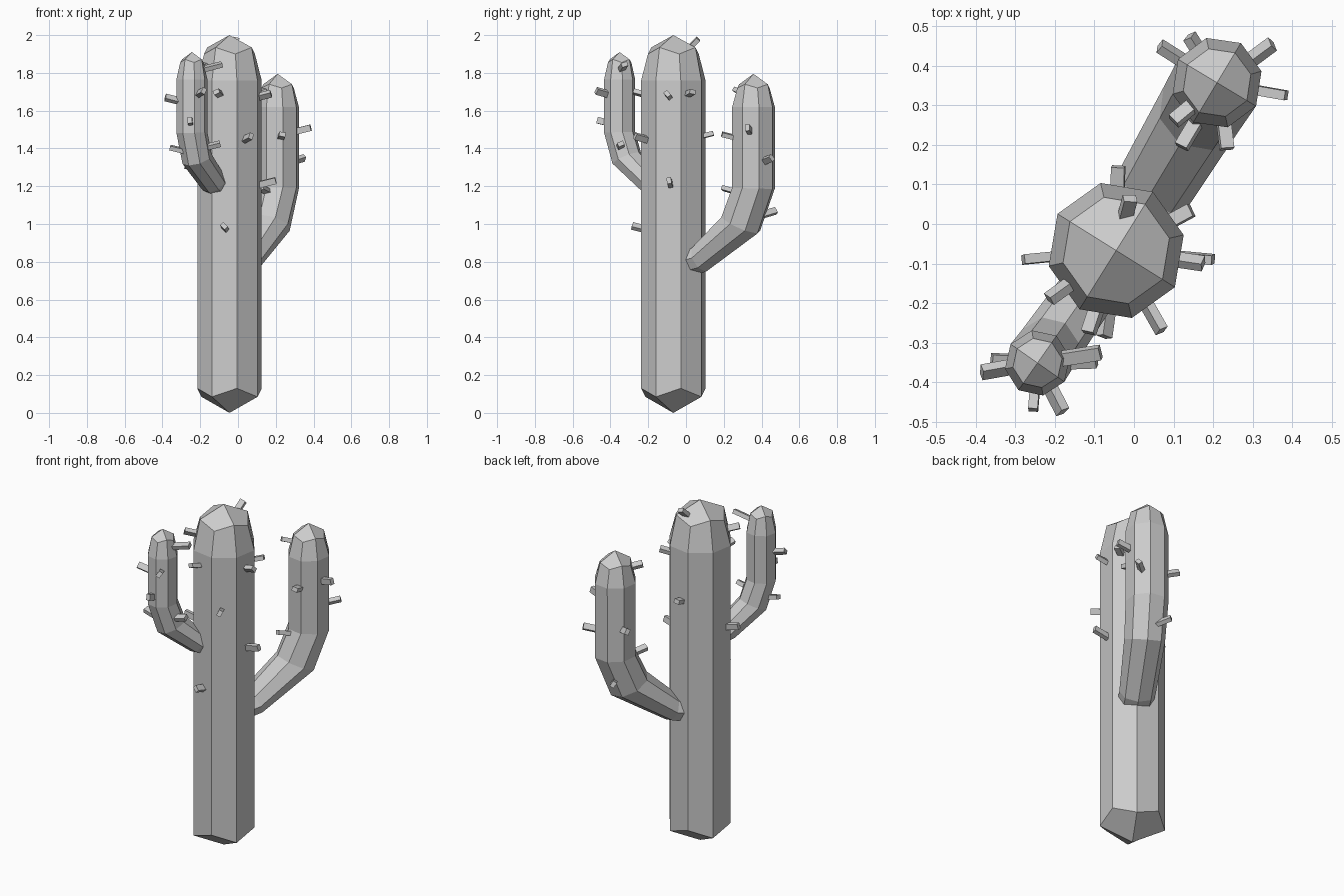
import bpy
from math import cos, sin, radians
from mathutils import Vector, Matrix

if "Cube" in bpy.data.objects:
    bpy.data.objects.remove(bpy.data.objects["Cube"])

BASE = Vector((-0.045, -0.067, 0))


def make_mesh(name, verts, faces):
    me = bpy.data.meshes.new(name)
    me.from_pydata(verts, [], faces)
    me.update()
    ob = bpy.data.objects.new(name, me)
    bpy.context.collection.objects.link(ob)
    return ob


def stem(name, heading, start, rings, tip):
    """Eight-sided stem through rings (distance, z, tilt, r_in, r_side, mid_lift),
    closed by four-quad caps at the start and tip points (distance, z)."""
    out = Vector((cos(radians(heading)), sin(radians(heading)), 0))
    side = Vector((-out.y, out.x, 0))
    up = Vector((0, 0, 1))
    verts, faces = [], []
    for d, z, tilt, r_in, r_side, lift in rings:
        a = radians(tilt)
        n = out * cos(a) + up * sin(a)
        t = up * cos(a) - out * sin(a)
        c = BASE + out * d + up * z
        for k in range(8):
            w = radians(45 * k)
            verts.append(c + n * r_in * cos(w) + side * r_side * sin(w)
                         + t * (lift if k % 2 == 0 else 0))
    for i in range(len(rings) - 1):
        for k in range(8):
            j = (k + 1) % 8
            faces.append((i * 8 + k, i * 8 + j, i * 8 + 8 + j, i * 8 + 8 + k))
    first, last = len(verts), len(verts) + 1
    verts += [BASE + out * p[0] + up * p[1] for p in (start, tip)]
    top = (len(rings) - 1) * 8
    for k in range(0, 8, 2):
        j = (k + 2) % 8
        faces.append((first, j, k + 1, k))
        faces.append((last, top + k, top + k + 1, top + j))
    return make_mesh(name, verts, faces)


# Trunk
stem("trunk", 58, (0, 0), [
    (0, 0.13, 0, 0.175, 0.175, -0.045),
    (0, 1.76, 0, 0.175, 0.175, 0),
    (0, 1.90, 0, 0.138, 0.138, 0.035)], (0, 2.0))

# Large rear arm
stem("large_arm", 59, (0.03, 0.79), [
    (0.05, 0.79, -75, 0.075, 0.095, 0),
    (0.173, 0.82, -68, 0.078, 0.098, 0),
    (0.416, 1.00, -26, 0.115, 0.11, 0),
    (0.495, 1.19, -2, 0.117, 0.115, 0),
    (0.495, 1.62, 0, 0.117, 0.115, 0),
    (0.495, 1.72, 0, 0.088, 0.088, 0.02)], (0.495, 1.795))

# Small front arm
stem("small_arm", 235, (0.03, 1.17), [
    (0.05, 1.18, -65, 0.06, 0.07, 0),
    (0.15, 1.22, -54, 0.066, 0.075, 0),
    (0.30, 1.345, -25, 0.084, 0.08, 0),
    (0.347, 1.485, -2, 0.084, 0.083, 0),
    (0.347, 1.765, 0, 0.084, 0.083, 0),
    (0.347, 1.855, 0, 0.063, 0.063, 0.017)], (0.347, 1.91))

# Spines: outer ends, grouped by the stem they grow from
SPINES = {
    "trunk": ((-0.045, -0.067), [
        (-0.01, 0.065, 1.98), (-0.215, -0.19, 1.845), (-0.28, -0.09, 1.31),
        (0.175, -0.1, 1.69), (0.145, 0.035, 1.70), (-0.115, -0.275, 1.70),
        (0.07, -0.27, 1.465), (0.2, -0.09, 1.23), (-0.075, -0.285, 0.99),
        (-0.04, 0.145, 1.48)]),
    "large_arm": ((0.215, 0.355), [
        (0.12, 0.195, 1.19), (0.14, 0.475, 1.07), (0.385, 0.325, 1.51),
        (0.35, 0.455, 1.35), (0.235, 0.19, 1.475), (0.1, 0.26, 1.71),
        (0.065, 0.45, 1.39)]),
    "small_arm": ((-0.245, -0.35), [
        (-0.085, -0.325, 1.845), (-0.18, -0.475, 1.705), (-0.255, -0.47, 1.55),
        (-0.385, -0.375, 1.67), (-0.36, -0.345, 1.405), (-0.095, -0.345, 1.425)]),
}
SIZE = Vector((0.034, 0.024, 0.1))
for owner, (axis, tips) in SPINES.items():
    for i, p in enumerate(tips):
        tip = Vector(p)
        d = Vector((p[0] - axis[0], p[1] - axis[1], 0)).normalized()
        d.z = 1.0 if p[2] > 1.95 else 0.25
        d.normalize()
        rot = d.to_track_quat('Z', 'Y').to_matrix().to_4x4()
        m = (Matrix.Translation(tip - d * SIZE.z / 2) @ rot
             @ Matrix.Rotation(radians(20 + 37 * i), 4, 'Z'))
        corners = [m @ Vector((x * SIZE.x, y * SIZE.y, z * SIZE.z))
                   for z in (-.5, .5) for x, y in ((-.5, -.5), (.5, -.5), (.5, .5), (-.5, .5))]
        sides = [(k, (k + 1) % 4, (k + 1) % 4 + 4, k + 4) for k in range(4)]
        make_mesh(f"{owner}_spine_{i + 1}", corners, sides + [(3, 2, 1, 0), (4, 5, 6, 7)])
